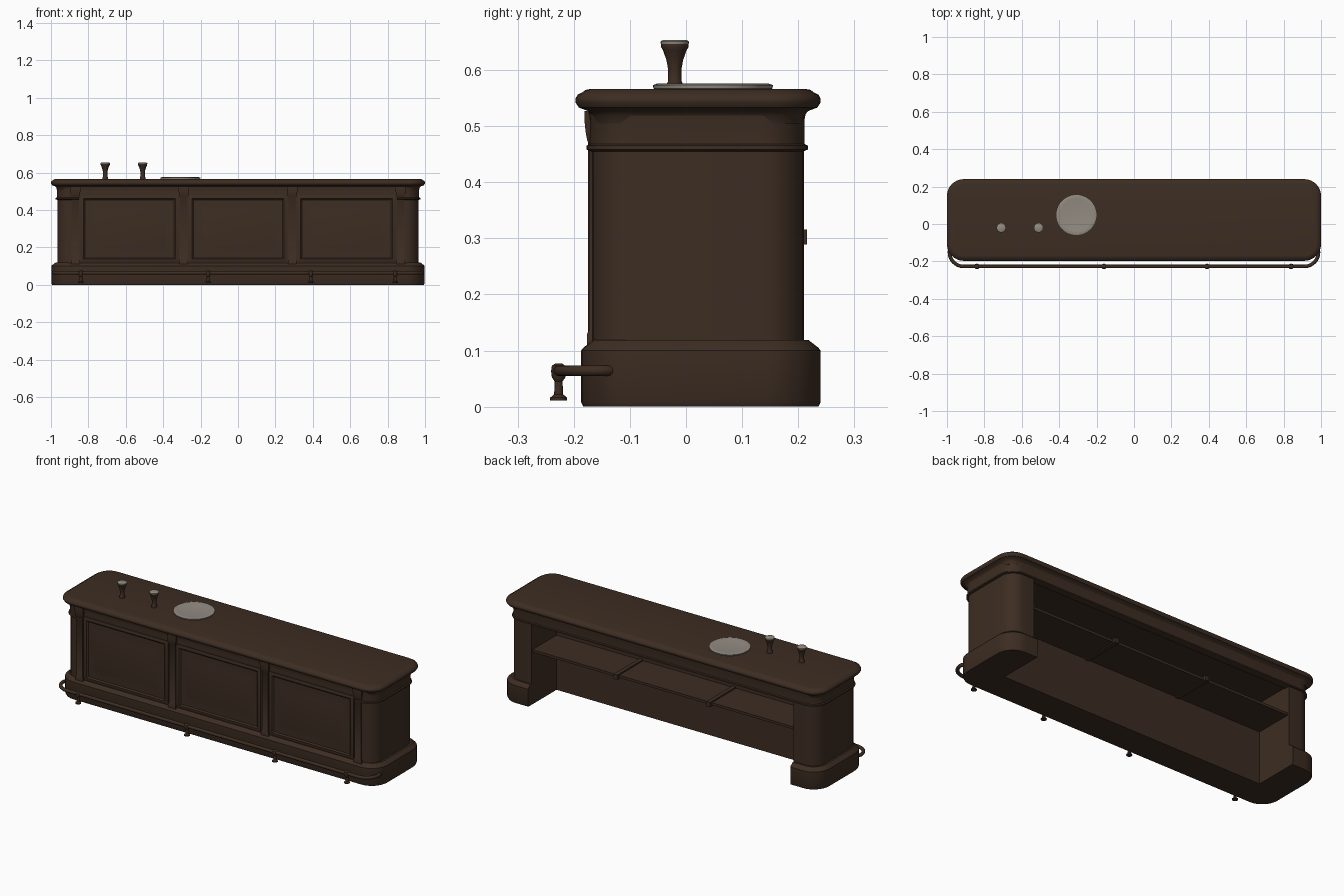
import bpy, bmesh, math
from mathutils import Vector

if "Cube" in bpy.data.objects:
    bpy.data.objects.remove(bpy.data.objects["Cube"])


def material(name, rgb):
    m = bpy.data.materials.new(name)
    m.diffuse_color = (*rgb, 1)
    m.use_nodes = True
    m.node_tree.nodes["Principled BSDF"].inputs["Base Color"].default_value = m.diffuse_color
    return m


WOOD = material("dark_brown_wood", (0.046, 0.026, 0.016))
PALE = material("pale_grey", (0.29, 0.26, 0.225))
INNER = -0.015  # y of the inside wall


def loft(name, rings, mat=WOOD):
    """Solid skin through equal-length rings of points, capped at both ends."""
    bm = bmesh.new()
    vr = [[bm.verts.new(p) for p in r] for r in rings]
    n = len(vr[0])
    for a, b in zip(vr, vr[1:]):
        for i in range(n):
            j = (i + 1) % n
            bm.faces.new((a[i], a[j], b[j], b[i]))
    bm.faces.new(vr[0][::-1])
    bm.faces.new(vr[-1])
    bmesh.ops.recalc_face_normals(bm, faces=bm.faces)
    me = bpy.data.meshes.new(name)
    bm.to_mesh(me)
    bm.free()
    me.materials.append(mat)
    ob = bpy.data.objects.new(name, me)
    bpy.context.collection.objects.link(ob)
    return ob


def rounded(x, y0, y1, r, inset, z, seg=8):
    """Rounded rectangle ring, shrunk by inset, at height z."""
    pts = []
    for k, (cx, cy) in enumerate([(x - r, y1 - r), (r - x, y1 - r), (r - x, y0 + r), (x - r, y0 + r)]):
        for i in range(seg + 1):
            a = math.pi / 2 * (k + i / seg)
            pts.append((cx + (r - inset) * math.cos(a), cy + (r - inset) * math.sin(a), z))
    return pts


def slab(name, x, y0, y1, r, profile):
    return loft(name, [rounded(x, y0, y1, r, i, z) for i, z in profile])


def box(name, x0, x1, y0, y1, z0, z1):
    return loft(name, [[(x0, y0, z), (x1, y0, z), (x1, y1, z), (x0, y1, z)] for z in (z0, z1)])


def lathe(name, x, y, profile, mat=WOOD, n=24):
    return loft(name, [[(x + r * math.cos(2 * math.pi * i / n), y + r * math.sin(2 * math.pi * i / n), z)
                        for i in range(n)] for r, z in profile], mat)


def cut(ob, *dims):
    """Subtract a box from an object."""
    c = box("cutter", *dims)
    c.hide_render = True
    m = ob.modifiers.new("cut", 'BOOLEAN')
    m.operation, m.solver, m.object = 'DIFFERENCE', 'EXACT', c
    bpy.context.view_layer.objects.active = ob
    bpy.ops.object.modifier_apply(modifier=m.name)
    bpy.data.objects.remove(c)


# Countertop with rounded nose and cove beneath
slab("countertop", 1.0, -0.197, 0.24, 0.09,
     [(0.034, 0.505), (0.03, 0.518), (0.022, 0.527), (0.006, 0.533), (0, 0.542), (0, 0.549),
      (0.004, 0.556), (0.012, 0.56), (0.018, 0.5645), (0.026, 0.566)])

# Hollow carcass, open at the back
body = slab("carcass", 0.965, -0.167, 0.21, 0.075, [(0, 0.09), (0, 0.52)])
cut(body, -0.82, 0.82, INNER, 0.5, -0.1, 0.46)

# Plinth, also open at the back
base = slab("plinth", 0.998, -0.187, 0.24, 0.1,
            [(0.004, 0.0), (0, 0.008), (0, 0.1), (0.004, 0.105), (0.022, 0.119)])
cut(base, -0.82, 0.82, INNER, 0.5, -0.1, 0.3)

# Frieze band round ends and back
frieze = slab("frieze", 0.972, -0.174, 0.214, 0.08,
              [(0.005, 0.455), (-0.003, 0.458), (-0.003, 0.465), (0.003, 0.468), (0.003, 0.51), (0, 0.525)])
cut(frieze, -0.85, 0.85, -0.5, 0.18, 0.3, 0.505)

# Front pilasters with foot and corbel capital
for i, x in enumerate((-0.87, -0.29, 0.29, 0.87)):
    def ring(w, y, z):
        return [(x - w, y, z), (x + w, y, z), (x + w, -0.15, z), (x - w, -0.15, z)]
    loft(f"pilaster_{i + 1}", [ring(w, y, z) for w, y, z in (
        (0.024, -0.176, 0.1), (0.024, -0.176, 0.13), (0.02, -0.173, 0.136), (0.02, -0.173, 0.468),
        (0.024, -0.176, 0.474), (0.026, -0.179, 0.49), (0.028, -0.181, 0.51), (0.028, -0.181, 0.527))])

# Framed front panels with a raised field
for i, cx in enumerate((-0.58, 0, 0.58)):
    loft(f"front_panel_{i + 1}", [
        [(cx - w, y, 0.3 - h), (cx + w, y, 0.3 - h), (cx + w, y, 0.3 + h), (cx - w, y, 0.3 + h)]
        for w, h, y in ((0.262, 0.178, -0.16), (0.262, 0.178, -0.172), (0.256, 0.172, -0.175),
                        (0.245, 0.162, -0.175), (0.238, 0.155, -0.1685), (0.212, 0.13, -0.1685),
                        (0.185, 0.102, -0.174))])

# Back shelf and its cross bars
box("shelf", -0.83, 0.83, INNER - 0.005, 0.2, 0.295, 0.309)
for side in (-1, 1):
    x = side * 0.29
    box("shelf_bar", x - 0.012, x + 0.012, INNER - 0.005, 0.216, 0.289, 0.316)

# Foot rail: swept tube wrapping the front corners
arc = [(0.91 + 0.077 * math.cos(a), -0.15 - 0.077 * math.sin(a))
       for a in [math.pi / 2 * k / 8 for k in range(9)]]
half = [(0.965, -0.125), (0.98, -0.135)] + arc
path = half + [(-x, y) for x, y in reversed(half)]
rings = []
for i, (x, y) in enumerate(path):
    p, q = path[max(i - 1, 0)], path[min(i + 1, len(path) - 1)]
    t = Vector((q[0] - p[0], q[1] - p[1], 0)).normalized()
    s = Vector((t.y, -t.x, 0))
    rings.append([Vector((x, y, 0.064)) + s * 0.0095 * math.cos(a) + Vector((0, 0, 0.0095 * math.sin(a)))
                  for a in [2 * math.pi * k / 12 for k in range(12)]])
loft("foot_rail", rings)

# Rail feet
for i, x in enumerate((-0.84, -0.16, 0.39, 0.84)):
    lathe(f"rail_foot_{i + 1}", x, -0.227,
          [(0.015, 0.011), (0.015, 0.016), (0.008, 0.022), (0.007, 0.045), (0.012, 0.052),
           (0.0135, 0.063), (0.012, 0.073), (0.006, 0.077)], n=16)

# Goblets with pale tops
for i, x in enumerate((-0.71, -0.51)):
    lathe(f"goblet_{i + 1}", x, -0.02,
          [(0.015, 0.564), (0.015, 0.574), (0.012, 0.58), (0.012, 0.602), (0.015, 0.618),
           (0.021, 0.635), (0.0245, 0.641), (0.0245, 0.646)])
    lathe(f"goblet_top_{i + 1}", x, -0.02,
          [(0.024, 0.645), (0.025, 0.647), (0.025, 0.651), (0.022, 0.653)], PALE)

# Serving plate
lathe("plate", -0.308, 0.048,
      [(0.103, 0.565), (0.106, 0.567), (0.107, 0.573), (0.1, 0.5755), (0.085, 0.573)], PALE, 48)

# Smooth shading with sharp edges kept
bpy.ops.object.select_all(action='SELECT')
bpy.context.view_layer.objects.active = body
bpy.ops.object.shade_smooth_by_angle(angle=math.radians(35))
